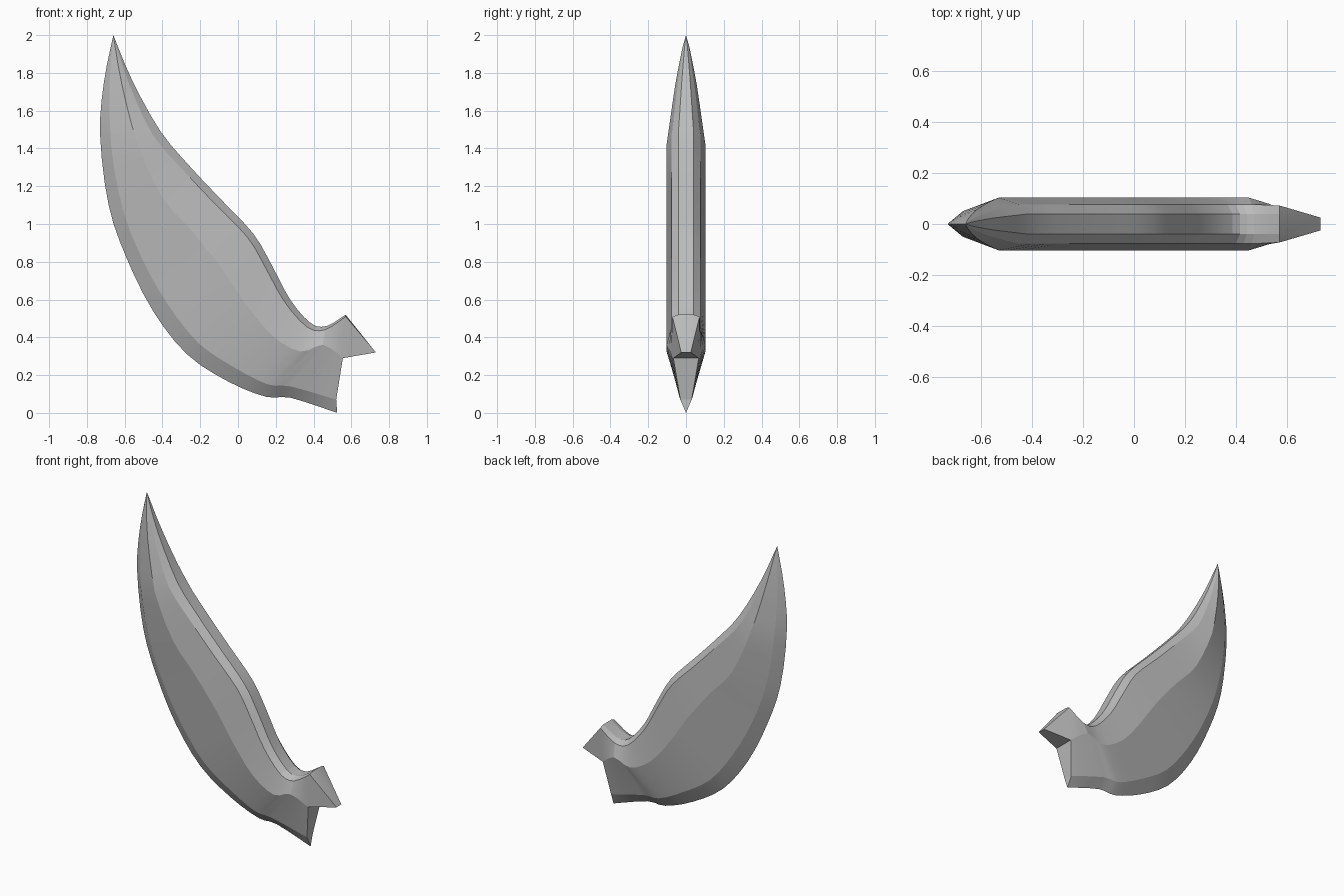
import bpy
import bmesh
import math
from mathutils import Vector

default_cube = bpy.data.objects.get("Cube")
if default_cube:
    bpy.data.objects.remove(default_cube, do_unlink=True)


def make_material(name, colour):
    material = bpy.data.materials.new(name)
    material.use_nodes = True
    material.diffuse_color = colour
    material.node_tree.nodes["Principled BSDF"].inputs["Base Color"].default_value = colour
    return material


# Guide curves as (x, z), from the pointed tip down to the neck:
# sharp outer edge, bevel line, thickest ridge, shoulder, flat back
outer_edge = [(-.66, 2), (-.71, 1.75), (-.73, 1.47), (-.685, 1.1), (-.59, .82), (-.45, .54),
              (-.27, .31), (-.05, .165), (.15, .085), (.28, .08), (.525, 0)]
bevel_line = [(-.66, 2), (-.68, 1.74), (-.67, 1.4), (-.61, 1.08), (-.51, .82), (-.375, .58),
              (-.21, .37), (-.01, .235), (.16, .15), (.28, .14), (.52, .07)]
ridge_line = [(-.66, 2), (-.615, 1.74), (-.53, 1.42), (-.4, 1.14), (-.25, .97), (-.09, .77),
              (.04, .58), (.18, .41), (.33, .325), (.45, .36), (.555, .29)]
shoulder = [(-.66, 2), (-.58, 1.75), (-.45, 1.47), (-.285, 1.28), (-.125, 1.11), (.05, .93),
            (.145, .77), (.245, .59), (.365, .455), (.46, .44), (.57, .51)]
back = [(-.66, 2), (-.56, 1.76), (-.41, 1.49), (-.25, 1.3), (-.09, 1.13), (.08, .95),
        (.18, .78), (.276, .6), (.385, .475), (.47, .46), (.57, .52)]
guides = [outer_edge, bevel_line, ridge_line, shoulder, back]

# Half thickness of each guide: along the blade, and at the end of the neck
blade_width = [0, .05, .103, .077, .04]
neck_width = [0, .03, .067, .072, .04]
last = len(outer_edge) - 1
STEPS = 3


def half_width(guide, station):
    if station == last:
        return neck_width[guide]
    taper = (0, .55)[station] if station < 2 else 1
    return blade_width[guide] * taper


def smooth_path(points):
    """Pass a rounded path through the points."""
    path = []
    for i in range(len(points) - 1):
        a, b = points[max(i - 1, 0)], points[i]
        c, d = points[i + 1], points[min(i + 2, len(points) - 1)]
        for step in range(STEPS):
            t = step / STEPS
            p = (b + (c - a) * (t / 2) + (a * 2 - b * 5 + c * 4 - d) * (t * t / 2)
                 + (b * 3 - a - c * 3 + d) * (t ** 3 / 2))
            p.y = b.y + (c.y - b.y) * t
            path.append(p)
    path.append(points[-1])
    return path


def build_blade():
    bm = bmesh.new()
    paths = []
    for g, guide in enumerate(guides):
        points = [Vector((x, half_width(g, s), z)) for s, (x, z) in enumerate(guide)]
        paths.append(smooth_path(points))

    # Closed rings: outer edge, front side, back strip, rear side
    rings = []
    for section in zip(*paths):
        front = [bm.verts.new((p.x, -p.y, p.z)) for p in section]
        rear = [bm.verts.new(p) for p in section[:0:-1]]
        rings.append(front + rear)
    count = len(rings[0])
    for upper, lower in zip(rings, rings[1:]):
        for i in range(count):
            j = (i + 1) % count
            bm.faces.new((upper[i], upper[j], lower[j], lower[i]))

    # Jutting spur and end face of the neck
    edge, low_f, ridge_f, should_f, back_f, back_r, should_r, ridge_r, low_r = rings[-1]
    spur_f = bm.verts.new((.73, -.025, .32))
    spur_r = bm.verts.new((.73, .025, .32))
    bm.faces.new((back_f, back_r, spur_r, spur_f))
    bm.faces.new((ridge_r, ridge_f, spur_f, spur_r))
    for ridge, should, top, spur in ((ridge_f, should_f, back_f, spur_f),
                                     (ridge_r, should_r, back_r, spur_r)):
        bm.faces.new((ridge, should, spur))
        bm.faces.new((should, top, spur))
    bm.faces.new((low_f, ridge_f, ridge_r, low_r))
    bm.faces.new((edge, low_f, low_r))

    bmesh.ops.remove_doubles(bm, verts=bm.verts, dist=.0005)
    bmesh.ops.recalc_face_normals(bm, faces=bm.faces)
    mesh = bpy.data.meshes.new("curved_blade")
    bm.to_mesh(mesh)
    bm.free()
    blade = bpy.data.objects.new("curved_blade", mesh)
    bpy.context.collection.objects.link(blade)
    return blade


blade = build_blade()
blade.data.materials.append(make_material("plain grey", (.5, .5, .5, 1)))

# Soft along the length, crisp across the ridges
bpy.ops.object.select_all(action="DESELECT")
blade.select_set(True)
bpy.context.view_layer.objects.active = blade
bpy.ops.object.shade_smooth_by_angle(angle=math.radians(11))
